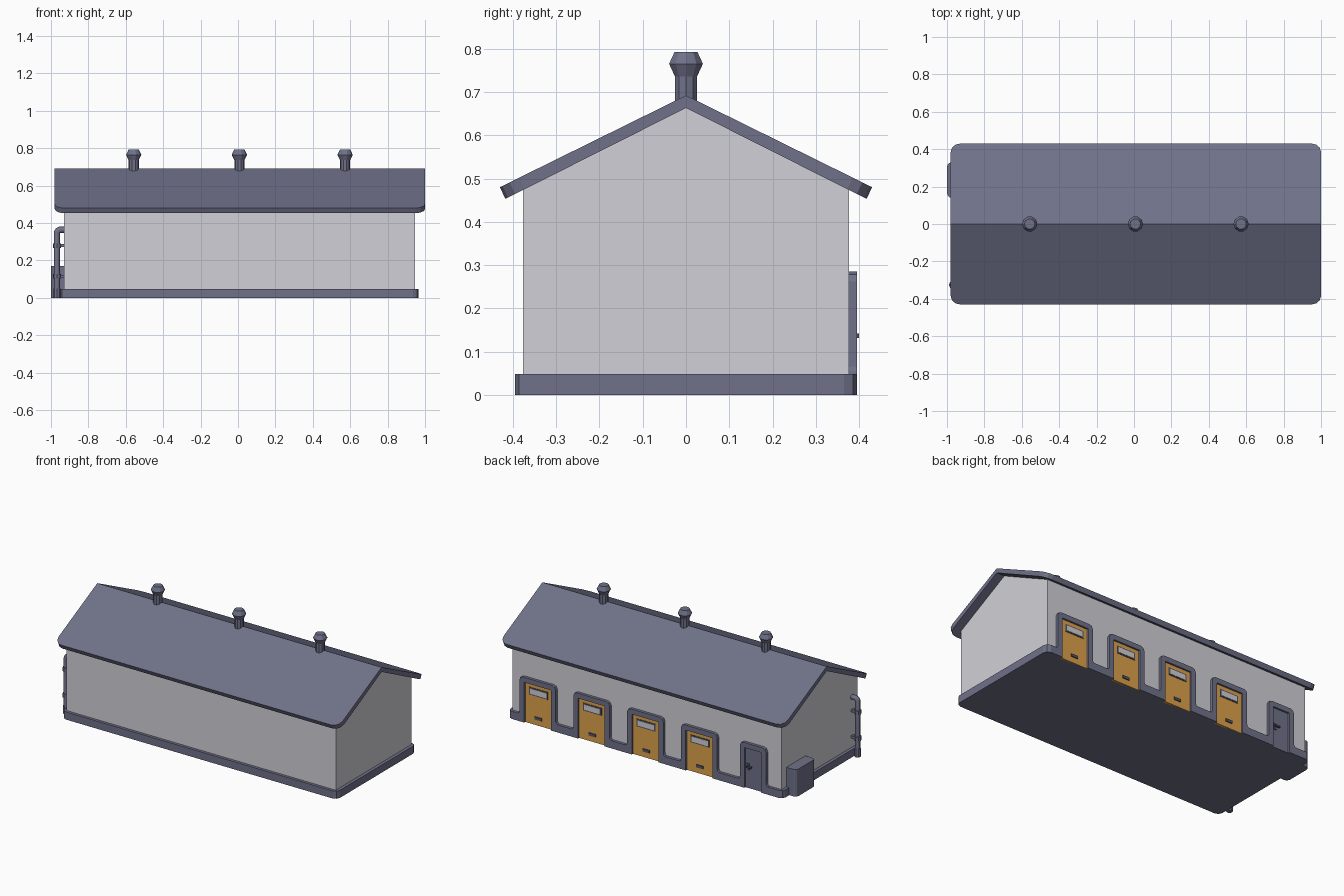
import bpy, bmesh, math
from mathutils import Vector

if "Cube" in bpy.data.objects:
    bpy.data.objects.remove(bpy.data.objects["Cube"])


def material(name, rgb):
    m = bpy.data.materials.new(name)
    m.diffuse_color = (*rgb, 1)
    m.use_nodes = True
    m.node_tree.nodes["Principled BSDF"].inputs["Base Color"].default_value = m.diffuse_color
    return m


SLATE = material("slate", (0.16, 0.166, 0.25))
WALL = material("pale_wall", (0.64, 0.63, 0.68))
ORANGE = material("orange_door", (0.72, 0.36, 0.07))
DARK = material("dark_slate", (0.085, 0.09, 0.13))


def finish(name, bm, mat):
    bmesh.ops.recalc_face_normals(bm, faces=bm.faces)
    me = bpy.data.meshes.new(name)
    bm.to_mesh(me)
    bm.free()
    me.materials.append(mat)
    ob = bpy.data.objects.new(name, me)
    bpy.context.collection.objects.link(ob)
    return ob


def extrude(name, pts, vec, mat, bevel=None):
    """Extrude a closed outline; bevel = (edge test, offset, segments)."""
    bm = bmesh.new()
    f = bm.faces.new([bm.verts.new(p) for p in pts])
    geo = bmesh.ops.extrude_face_region(bm, geom=[f], use_keep_orig=True)["geom"]
    bmesh.ops.translate(bm, verts=[v for v in geo if isinstance(v, bmesh.types.BMVert)], vec=vec)
    bmesh.ops.recalc_face_normals(bm, faces=bm.faces)
    if bevel:
        test, off, seg = bevel
        edges = [e for e in bm.edges if test(e)]
        bmesh.ops.bevel(bm, geom=edges, offset=off, segments=seg, profile=0.5, affect='EDGES')
    return finish(name, bm, mat)


def box(name, x0, x1, y0, y1, z0, z1, mat, bevel=None):
    pts = [(x0, y0, z0), (x1, y0, z0), (x1, y1, z0), (x0, y1, z0)]
    return extrude(name, pts, (0, 0, z1 - z0), mat, bevel)


def lathe(name, profile, centre, sides, mat):
    bm = bmesh.new()
    rings = [[bm.verts.new((centre[0] + r * math.cos(2 * math.pi * i / sides),
                            centre[1] + r * math.sin(2 * math.pi * i / sides), z))
              for i in range(sides)] for r, z in profile]
    for a, b in zip(rings, rings[1:]):
        for i in range(sides):
            j = (i + 1) % sides
            bm.faces.new((a[i], a[j], b[j], b[i]))
    bm.faces.new(rings[0])
    bm.faces.new(rings[-1])
    return finish(name, bm, mat)


CX = 0.0075                      # building centre line
X0, X1 = -0.93, 0.945            # wall ends
BASE_TOP, FRONT = 0.048, 0.395   # plinth height, trim face
# bays along the back wall: (centre x, half opening width, is garage)
bays = [(CX + 0.375 * k, 0.093 if k > -2 else 0.058, k > -2) for k in range(2, -3, -1)]

# walls with gables
extrude("walls", [(X0, -0.377, 0.02), (X0, 0.377, 0.02), (X0, 0.377, 0.476),
                  (X0, 0, 0.666), (X0, -0.377, 0.476)], (X1 - X0, 0, 0), WALL)

# plinth, notched behind each door
bx0, bx1, c = -0.95, 0.965, 0.03
foot = [(bx0, FRONT - c), (bx0, -FRONT + c), (bx0 + c * .3, -FRONT + c * .3), (bx0 + c, -FRONT),
        (bx1 - c, -FRONT), (bx1 - c * .3, -FRONT + c * .3), (bx1, -FRONT + c),
        (bx1, FRONT - c), (bx1 - c * .3, FRONT - c * .3), (bx1 - c, FRONT)]
for x, h, g in bays:
    foot += [(x + h, FRONT), (x + h, 0.379), (x - h, 0.379), (x - h, FRONT)]
foot += [(bx0 + c, FRONT), (bx0 + c * .3, FRONT - c * .3)]
extrude("plinth", [(x, y, 0) for x, y in foot], (0, 0, BASE_TOP), SLATE)

# roof slab with rounded eave corners
roof = [(0, 0.692), (0.43, 0.48), (0.417, 0.453), (0, 0.663), (-0.417, 0.453), (-0.43, 0.48)]
extrude("roof", [(-0.98, y, z) for y, z in roof], (1.98, 0, 0), SLATE,
        (lambda e: all(abs(v.co.y) > 0.4 for v in e.verts)
         and abs(e.verts[0].co.x - e.verts[1].co.x) < 0.01, 0.05, 3))

# roof vents
for i in (-1, 0, 1):
    lathe("roof_vent", [(0.027, 0.66), (0.027, 0.736), (0.041, 0.765), (0.028, 0.792)],
          (CX + 0.565 * i, 0), 10, SLATE)

# doors and their frames on the back wall
for x, h, garage in bays:
    o = h + 0.033
    side = [(h, BASE_TOP), (o + 0.012, BASE_TOP), (o + 0.004, 0.054), (o, 0.066),
            (o, 0.262), (o - 0.007, 0.278), (o - 0.023, 0.285)]
    arch = side + [(-a, z) for a, z in reversed(side)] + [(-h, 0.253), (h, 0.253)]
    extrude("door_frame", [(x + a, 0.37, z) for a, z in arch], (0, FRONT - 0.37, 0), SLATE)
    box("garage_door" if garage else "side_door", x - h, x + h, 0.37, 0.384, 0, 0.254,
        ORANGE if garage else SLATE)
    if garage:
        # window with surround, and pull handle
        box("window_surround", x - 0.065, x + 0.065, 0.38, 0.387, 0.182, 0.229, DARK)
        box("window_pane", x - 0.057, x + 0.057, 0.38, 0.389, 0.189, 0.222, WALL)
        box("door_pull", x - 0.024, x + 0.024, 0.38, 0.390, 0.036, 0.053, DARK)
    else:
        # lock plate and lever
        box("lock_plate", x + 0.03, x + 0.05, 0.38, 0.389, 0.115, 0.155, DARK)
        box("door_lever", x + 0.012, x + 0.046, 0.388, 0.400, 0.132, 0.142, DARK)

# utility box on the left end
box("utility_box", -1.0, -0.925, 0.14, 0.33, 0, 0.17, SLATE,
    (lambda e: all(v.co.x < -0.99 for v in e.verts)
     and abs(e.verts[0].co.z - e.verts[1].co.z) > 0.1, 0.025, 3))

# downpipe with elbow into the left wall
cu = bpy.data.curves.new("downpipe", 'CURVE')
cu.dimensions = '3D'
cu.bevel_depth, cu.bevel_resolution, cu.use_fill_caps = 0.017, 1, True
path = [(-0.968, 0.03), (-0.968, 0.35), (-0.962, 0.36), (-0.952, 0.364), (-0.92, 0.364)]
sp = cu.splines.new('POLY')
sp.points.add(len(path) - 1)
for p, (x, z) in zip(sp.points, path):
    p.co = (x, -0.325, z, 1)
cu.materials.append(SLATE)
pipe = bpy.data.objects.new("downpipe", cu)
bpy.context.collection.objects.link(pipe)
bpy.context.view_layer.objects.active = pipe
pipe.select_set(True)
bpy.ops.object.convert(target='MESH')
for z in (0.115, 0.28):
    lathe("pipe_collar", [(0.022, z - 0.012), (0.022, z + 0.012)], (-0.968, -0.325), 8, SLATE)
    box("pipe_bracket", -0.968, -0.92, -0.335, -0.315, z - 0.008, z + 0.008, SLATE)
lathe("pipe_foot", [(0.019, 0), (0.019, 0.05)], (-0.968, -0.325), 8, SLATE)
